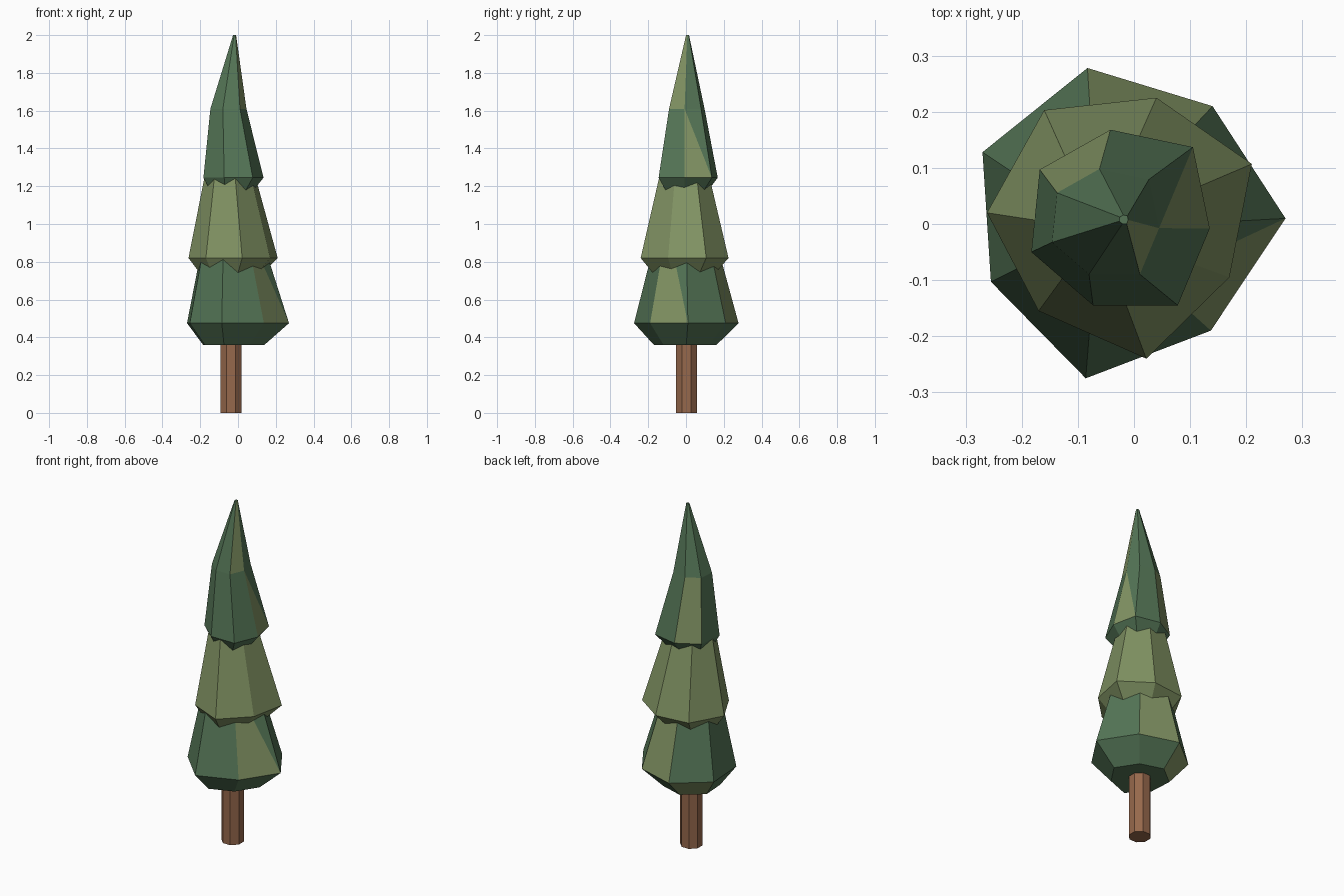
import bpy, math

if "Cube" in bpy.data.objects:
    bpy.data.objects.remove(bpy.data.objects["Cube"])


def material(name, color):
    m = bpy.data.materials.new(name)
    m.diffuse_color = (*color, 1)
    m.use_nodes = True
    m.node_tree.nodes["Principled BSDF"].inputs["Base Color"].default_value = m.diffuse_color
    return m


GREEN = material("pine_green", (0.089, 0.178, 0.093))
OLIVE = material("olive_green", (0.223, 0.296, 0.127))
BROWN = material("bark_brown", (0.305, 0.138, 0.072))


def loft(name, rings, mats, accent=(), base=0):
    """Stack rings of points; accent holds (band, side, triangle) cells in the second colour."""
    n = len(rings[0])
    verts = [p for ring in rings for p in ring]
    faces, slots = [], []
    for b in range(len(rings) - 1):
        for i in range(n):
            j = (i + 1) % n
            a, c, d, e = b * n + i, b * n + j, (b + 1) * n + j, (b + 1) * n + i
            faces += [(a, c, e), (c, d, e)]
            slots += [1 - base if (b, i, t) in accent else base for t in (0, 1)]
    faces += [tuple(reversed(range(n))), tuple(range(len(verts) - n, len(verts)))]
    slots += [base, base]
    mesh = bpy.data.meshes.new(name)
    mesh.from_pydata(verts, [], faces)
    for m in mats:
        mesh.materials.append(m)
    for poly, s in zip(mesh.polygons, slots):
        poly.material_index = s
    mesh.update()
    obj = bpy.data.objects.new(name, mesh)
    bpy.context.collection.objects.link(obj)
    return obj


def tier(name, rim, levels, accent=(), base=0):
    """Foliage tier: each level is (z, scale of rim, centre x, centre y)."""
    mx = sum(p[0] for p in rim) / len(rim)
    my = sum(p[1] for p in rim) / len(rim)
    rings = [[(cx + s * (x - mx), cy + s * (y - my), z) for x, y in rim]
             for z, s, cx, cy in levels(mx, my)]
    return loft(name, rings, (GREEN, OLIVE), accent, base)


# Trunk: plain eight-sided post
trunk = [[(-0.037 + 0.061 * math.cos((k + 0.5) * math.pi / 4),
           0.003 + 0.061 * math.sin((k + 0.5) * math.pi / 4), z) for k in range(8)]
         for z in (0, 0.5)]
loft("trunk", trunk, (BROWN,))

# Lower foliage, with a few olive facets
tier("lower_foliage",
     [(0.27, 0.01), (0.14, 0.21), (-0.083, 0.278), (-0.27, 0.128),
      (-0.255, -0.103), (-0.086, -0.275), (0.137, -0.19)],
     lambda x, y: [(0.36, 0.6, -0.035, 0), (0.475, 1, x, y), (1.0, 0.5, -0.043, 0)],
     accent={(1, 6, 0), (1, 1, 0), (1, 1, 1), (0, 2, 0), (0, 2, 1)})

# Middle foliage, olive all over
tier("middle_foliage",
     [(0.21, 0.107), (0.04, 0.225), (-0.16, 0.203), (-0.262, 0.02),
      (-0.17, -0.155), (0.022, -0.24), (0.17, -0.095)],
     lambda x, y: [(0.71, 0.6, -0.035, 0), (0.82, 1, x, y), (1.3, 0.52, -0.042, 0)],
     base=1)

# Upper foliage, bent and drawn to a tip
tier("upper_foliage",
     [(0.135, -0.008), (0.105, 0.137), (-0.042, 0.168), (-0.168, 0.097),
      (-0.183, -0.05), (-0.073, -0.145), (0.078, -0.145)],
     lambda x, y: [(1.15, 0.6, -0.035, 0), (1.245, 1, x, y),
                   (1.61, 0.6, -0.049, 0.002), (2.0, 0.05, -0.018, 0.008)],
     accent={(1, 0, 0), (1, 2, 0), (1, 2, 1), (2, 6, 0), (2, 6, 1)})
